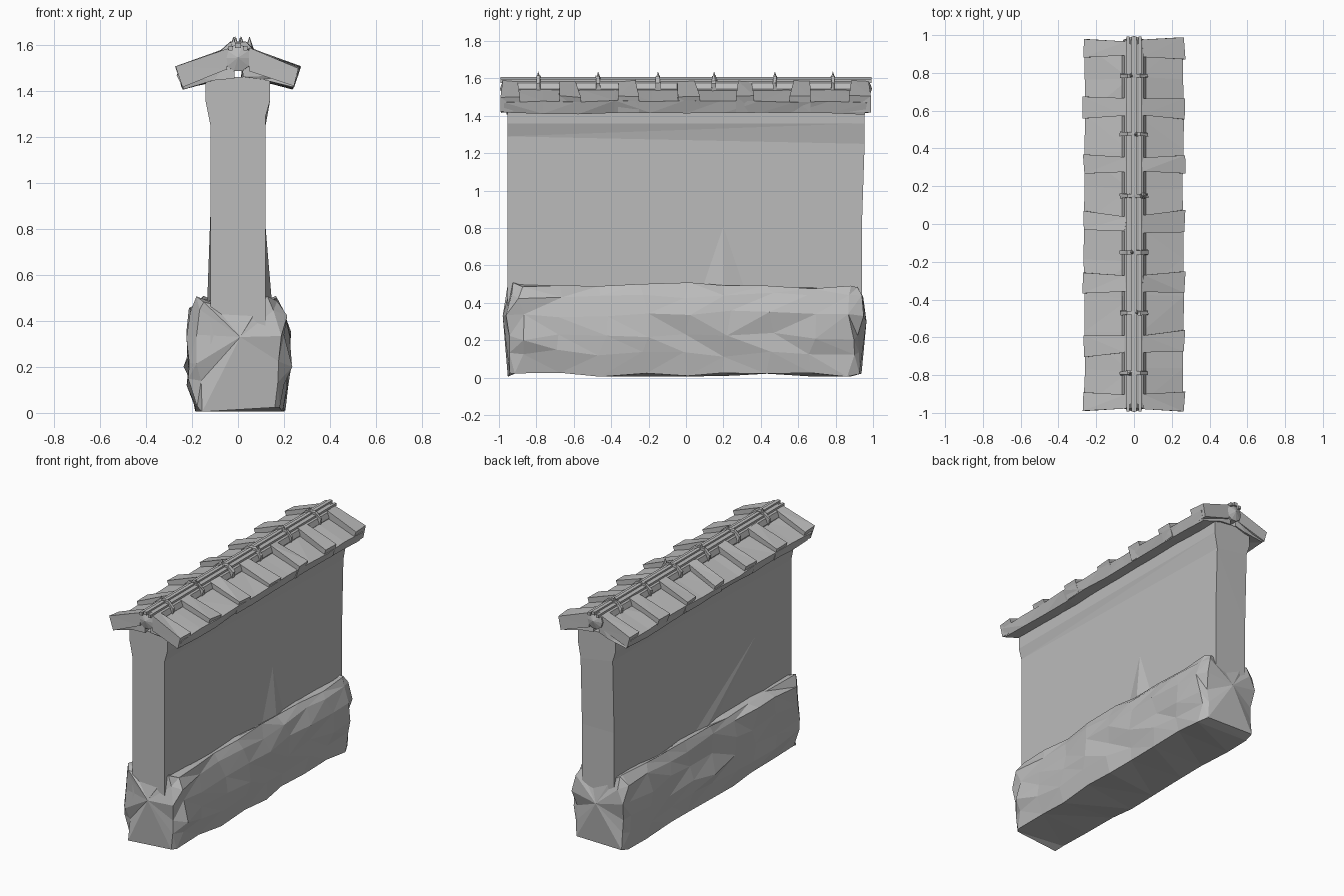
import bpy, bmesh, math, random
from mathutils import Vector

random.seed(11)
cube = bpy.data.objects.get("Cube")
if cube:
    bpy.data.objects.remove(cube, do_unlink=True)

stone = bpy.data.materials.new("grey_stone")
stone.use_nodes = True
GREY = (0.5, 0.5, 0.5, 1)
stone.diffuse_color = GREY
stone.node_tree.nodes["Principled BSDF"].inputs["Base Color"].default_value = GREY


def finish(name, bm):
    """Turn a bmesh into a flat shaded grey object."""
    bmesh.ops.recalc_face_normals(bm, faces=bm.faces)
    mesh = bpy.data.meshes.new(name)
    bm.to_mesh(mesh)
    bm.free()
    mesh.materials.append(stone)
    obj = bpy.data.objects.new(name, mesh)
    bpy.context.collection.objects.link(obj)
    return obj


def loft(name, rings, tips=None):
    """Skin rings of points; the ends are flat, or fans to two tip points."""
    bm = bmesh.new()
    loops = [[bm.verts.new(p) for p in ring] for ring in rings]
    n = len(loops[0])
    for a, b in zip(loops, loops[1:]):
        for i in range(n):
            bm.faces.new((a[i], a[(i + 1) % n], b[(i + 1) % n], b[i]))
    for end, loop in enumerate((loops[0], loops[-1])):
        if tips:
            tip = bm.verts.new(tips[end])
            for i in range(n):
                bm.faces.new((loop[i], loop[(i + 1) % n], tip))
        else:
            bm.faces.new(loop)
    bmesh.ops.triangulate(bm, faces=bm.faces)
    return finish(name, bm)


def section(profile, y, jitter=0.0, scale=1.0):
    """Place an x-z profile at y, roughened a little."""
    r = lambda k=1: random.uniform(-jitter, jitter) * k
    return [(x * scale + r(), y + r(1.5), max(0.005, z + r())) for x, z in profile]


def mirrored(half):
    return half + [(-x, z) for x, z in reversed(half)]


# Rough rock footing
rock = mirrored([(0.19, 0.012), (0.205, 0.13), (0.218, 0.22), (0.212, 0.34),
                 (0.195, 0.44), (0.165, 0.495), (0.11, 0.485)])
rings = [section(rock, -0.945, 0.014, 0.85)]
for i in range(9):
    rings.append(section(rock, -0.89 + i * 0.2225, 0.02))
rings.append(section(rock, 0.93, 0.014, 0.85))
loft("rock_footing", rings, [(0.01, -0.98, 0.33), (0, 0.965, 0.3)])

# Wall slab, flaring out under the roof
levels = [(0.3, 0.12, 0.12), (0.8, 0.12, 0.12), (1.25, 0.12, 0.12),
          (1.36, 0.142, 0.14), (1.46, 0.142, 0.14)]
rings = []
for z, xl, xr in levels:
    back = 0.94 if z < 1 else 0.955
    rings.append([(xr, -0.955, z), (xr, back, z), (-xl, back, z), (-xl, -0.955, z)])
for x, y in ((0, 0), (2, 0)):
    rings[2][x] = tuple(Vector(rings[2][x]) + Vector((0, 0, 0.04)))
loft("wall_slab", rings)

# Broken ridges rising from the footing on both wall faces
for side, foot_y, tip_y, tip_z, depth in ((1, 0.2, 0.2, 0.82, 0.03), (-1, 0.0, -0.6, 0.9, 0.015)):
    bm = bmesh.new()
    points = [(side * 0.118, foot_y - 0.13, 0.45), (side * 0.118, foot_y + 0.13, 0.45),
              (side * (0.12 + depth), foot_y, 0.45), (side * 0.119, tip_y, tip_z)]
    bmesh.ops.convex_hull(bm, input=[bm.verts.new(p) for p in points])
    finish("wall_crease", bm)

# Sloped roof slabs and their raised ribs, on each side
slab = [(0.02, 1.55), (0.262, 1.475), (0.237, 1.412), (0.1, 1.445), (0.02, 1.46)]
rib = [(0.045, 1.585), (0.268, 1.503), (0.24, 1.42), (0.045, 1.49)]
rib_ys = [-0.94, -0.635, -0.315, 0.0, 0.315, 0.62, 0.93]
for side, word in ((1, "left"), (-1, "right")):
    turned = [(side * x, z) for x, z in slab]
    rings = [section(turned, -0.965 + i * 0.193, 0.007) for i in range(11)]
    loft(word + "_roof_slab", rings)
    for y in rib_ys:
        wide = 0.042 + random.uniform(-0.006, 0.006)
        lean = random.uniform(-0.02, 0.02) if abs(y) < 0.9 else 0
        rings = []
        for s in (-1, 1):
            ring = []
            for i, (x, z) in enumerate(rib):
                outer = i in (1, 2)
                spread = wide + (0.012 if outer else 0)
                ring.append((side * (x + random.uniform(-0.006, 0.006)),
                             y + s * spread + (lean if outer else 0),
                             z + random.uniform(-0.006, 0.006)))
            rings.append(ring)
        loft(word + "_roof_rib", rings)

# Ridge log with pointed ends
log = [(0.058 * math.cos(a * math.tau / 10), 1.542 + 0.058 * math.sin(a * math.tau / 10))
       for a in range(10)]
loft("ridge_log", [section(log, y, 0, s) for y, s in
                   ((-0.975, 1), (-0.95, 1.1), (0.95, 1.1), (0.975, 1))],
     [(0, -0.995, 1.545), (0, 0.995, 1.545)])

# Strips running along the ridge
for x, z, half in ((0, 1.602, 0.012), (0.032, 1.59, 0.009), (-0.032, 1.59, 0.009)):
    strip = [(x - half, z - 0.015), (x + half, z - 0.015), (x + half, z + 0.006), (x - half, z + 0.006)]
    loft("ridge_strip", [section(strip, y) for y in (-0.993, 0.993)])

# Bindings over the ridge, each topped by a thorn
band = mirrored([(0.068, 1.535), (0.075, 1.575), (0.035, 1.612)])
for i, y in enumerate((-0.79, -0.47, -0.15, 0.15, 0.475, 0.785)):
    loft("ridge_binding", [section(band, y - 0.011, 0.003), section(band, y + 0.011, 0.003)])
    bm = bmesh.new()
    bmesh.ops.create_cone(bm, cap_ends=True, segments=5, radius1=0.018, radius2=0, depth=0.05)
    x = (-0.02, 0.015, -0.01, 0.05, 0.01, -0.015)[i]
    bmesh.ops.translate(bm, verts=bm.verts, vec=(x, y, 1.612))
    finish("ridge_thorn", bm)
